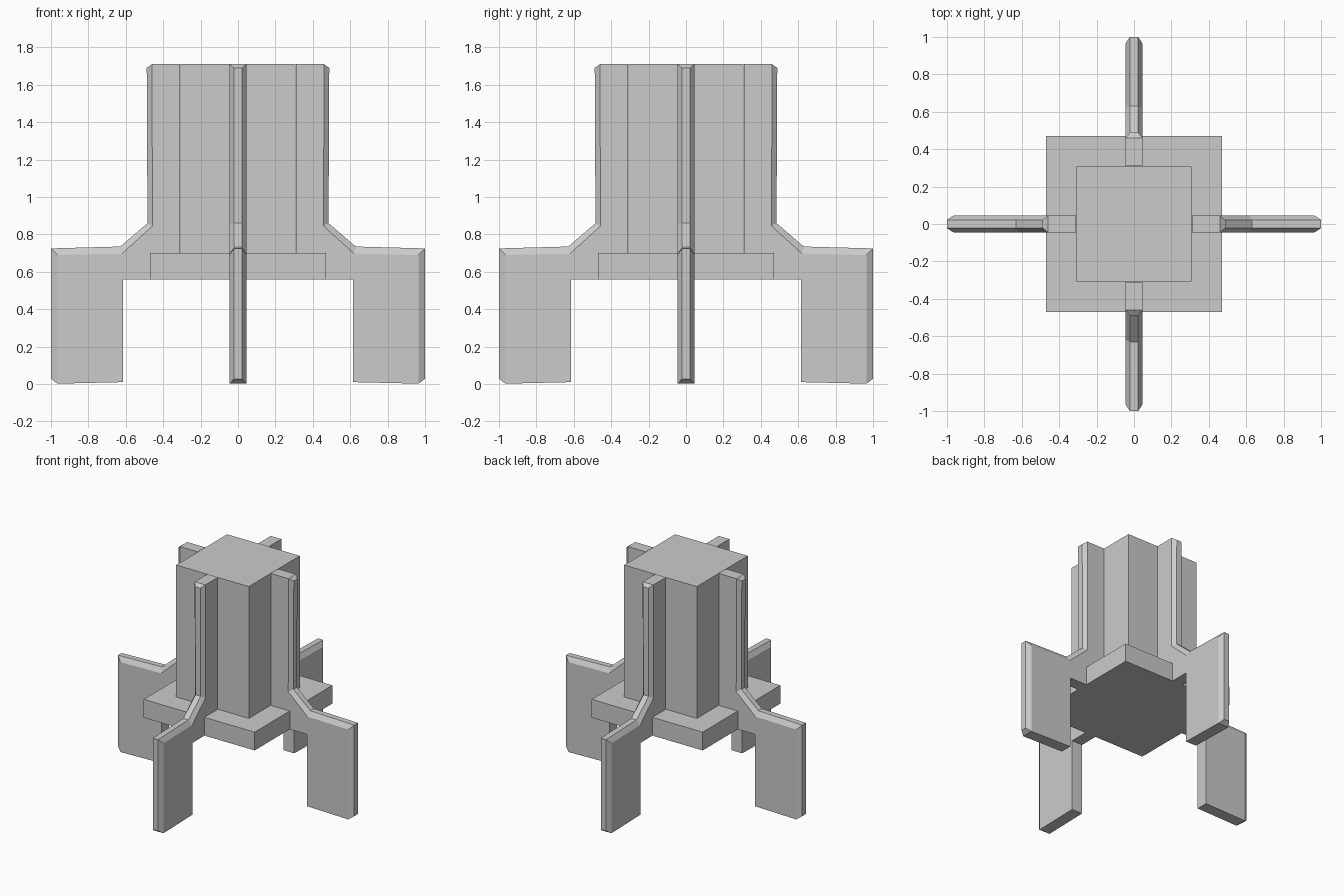
import bpy, bmesh
from math import pi
from mathutils import Matrix

if "Cube" in bpy.data.objects:
    bpy.data.objects.remove(bpy.data.objects["Cube"])

HALF = 0.045   # half thickness of a fin
EDGE = 0.022   # half width of its bevelled outer edge


def finish(bm, name):
    bmesh.ops.recalc_face_normals(bm, faces=bm.faces)
    mesh = bpy.data.meshes.new(name)
    bm.to_mesh(mesh)
    bm.free()
    obj = bpy.data.objects.new(name, mesh)
    bpy.context.collection.objects.link(obj)
    return obj


def box(name, half, z0, z1):
    bm = bmesh.new()
    bmesh.ops.create_cube(bm, size=1, matrix=Matrix.Translation((0, 0, (z0 + z1) / 2))
                          @ Matrix.Diagonal((2 * half, 2 * half, z1 - z0, 1)))
    return finish(bm, name)


# Outline of the flat sides, the raised narrow rim, and the inner contour
side = [(0.46, 1.71), (0.457, 0.845), (0.62, 0.697), (0.965, 0.69), (0.965, 0.002)]
rim = [(0.488, 1.69), (0.484, 0.86), (0.63, 0.735), (1.0, 0.725), (1.0, 0.027)]
inner = [(0.615, 0.01), (0.615, 0.56), (0.47, 0.56), (0.47, 0.70), (0.31, 0.70), (0.31, 1.71)]


def fin(name, angle):
    bm = bmesh.new()
    outline = side + inner
    left = [bm.verts.new((x, HALF, z)) for x, z in outline]
    right = [bm.verts.new((x, -HALF, z)) for x, z in outline]
    rim_l = [bm.verts.new((x, EDGE, z)) for x, z in rim]
    rim_r = [bm.verts.new((x, -EDGE, z)) for x, z in rim]
    bm.faces.new(left)
    bm.faces.new(right)
    n, total = len(side), len(outline)
    # bevelled outer edge
    for i in range(n - 1):
        bm.faces.new((left[i], left[i + 1], rim_l[i + 1], rim_l[i]))
        bm.faces.new((rim_l[i], rim_l[i + 1], rim_r[i + 1], rim_r[i]))
        bm.faces.new((rim_r[i], rim_r[i + 1], right[i + 1], right[i]))
    # sloped ends of the bevel
    for i in (0, n - 1):
        bm.faces.new((left[i], rim_l[i], rim_r[i], right[i]))
    # foot, inner leg, and contact walls
    for i in range(n - 1, total):
        j = (i + 1) % total
        bm.faces.new((left[i], left[j], right[j], right[i]))
    bm.transform(Matrix.Rotation(angle, 4, 'Z'))
    return finish(bm, name)


# Central body
box("column", 0.308, 0.70, 1.71)
box("base_plate", 0.47, 0.56, 0.70)

# Four fins with legs
for k, label in enumerate(("right", "back", "left", "front")):
    fin(label + "_fin_leg", k * pi / 2)
